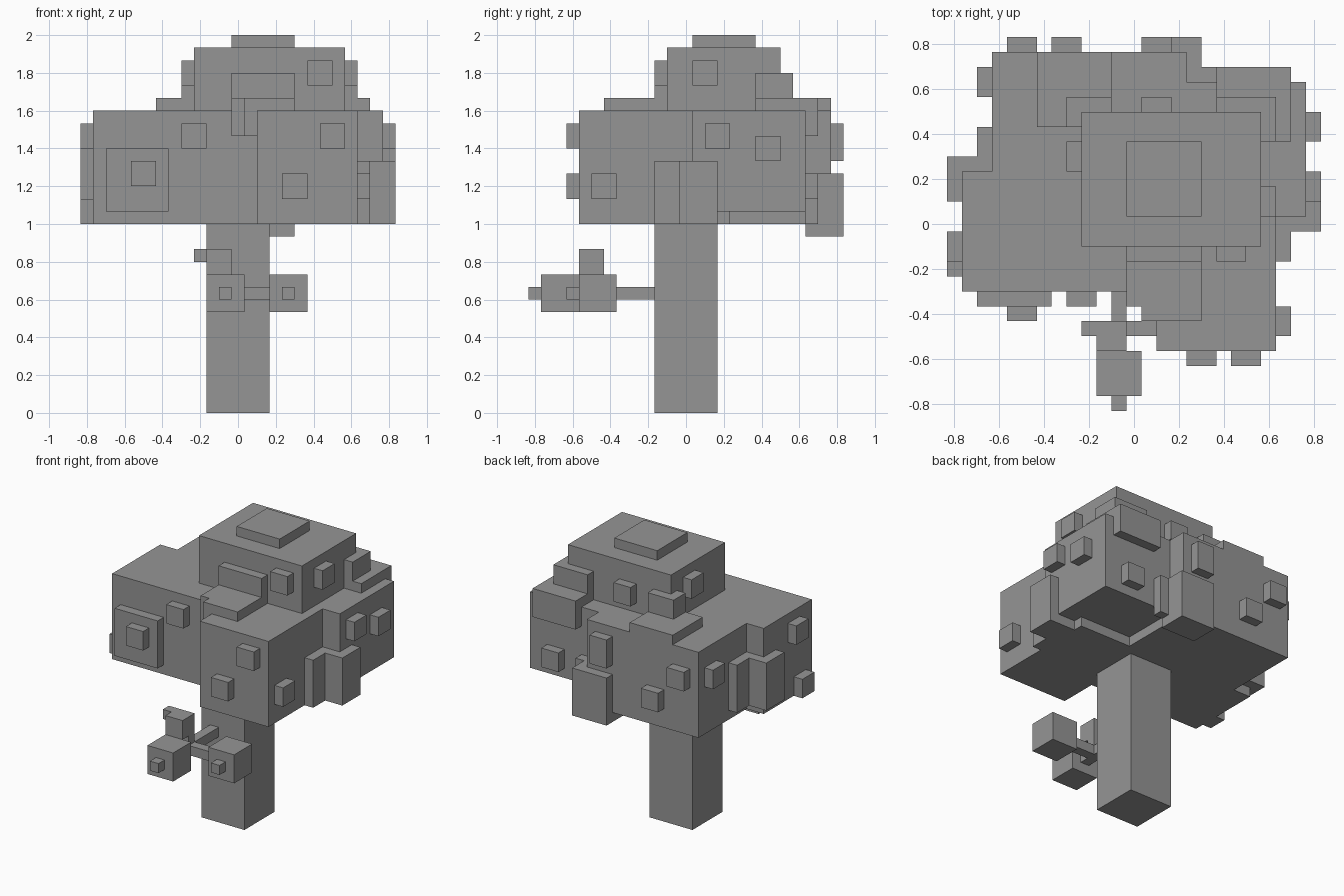
import bpy, bmesh

if "Cube" in bpy.data.objects:
    bpy.data.objects.remove(bpy.data.objects["Cube"])

U = 1 / 15          # one grid cell
OFF = 12.5          # grid centre in x and y

# Dark grey for the whole tree
grey = bpy.data.materials.new("dark_grey")
grey.diffuse_color = (0.3, 0.3, 0.3, 1)
grey.use_nodes = True
grey.node_tree.nodes["Principled BSDF"].inputs["Base Color"].default_value = grey.diffuse_color


def add_box(bm, x0, x1, y0, y1, z0, z1):
    """Add one box given in grid cells."""
    r = bmesh.ops.create_cube(bm, size=1)
    for v in r["verts"]:
        v.co.x = ((x1 if v.co.x > 0 else x0) - OFF) * U
        v.co.y = ((y1 if v.co.y > 0 else y0) - OFF) * U
        v.co.z = (z1 if v.co.z > 0 else z0) * U


def part(name, *boxes):
    bm = bmesh.new()
    for b in boxes:
        add_box(bm, *b)
    me = bpy.data.meshes.new(name)
    bm.to_mesh(me)
    bm.free()
    me.materials.append(grey)
    ob = bpy.data.objects.new(name, me)
    bpy.context.collection.objects.link(ob)
    return ob


def leaf(side, face, a, z):
    """Leaf bump 2 wide, 1 deep, 2 high on a face of the canopy."""
    if side == "front":
        return (a, a + 2, face - 1, face, z, z + 2)
    if side == "back":
        return (a, a + 2, face, face + 1, z, z + 2)
    if side == "left":
        return (face - 1, face, a, a + 2, z, z + 2)
    return (face, face + 1, a, a + 2, z, z + 2)


# Trunk
part("trunk", (10, 15, 10, 15, 0, 15))

# Main canopy masses
part("canopy_left", (1, 14, 8, 16, 15, 24))
part("canopy_back", (3, 16, 12, 24, 15, 24))
part("canopy_front", (14, 22, 4, 16, 15, 24))
part("canopy_right", (14, 24, 13, 22, 16, 24))
part("canopy_top", (9, 21, 11, 20, 24, 29))
part("canopy_cap", (12, 17, 13, 18, 29, 30))

# Foliage clumps wrapping the canopy corners
part("clump_front_top", (12, 14, 7, 11, 22, 25), (13, 17, 6, 11, 22, 25),
     (12, 17, 10, 11, 25, 27))
part("clump_back_left_top", (6, 11, 19, 24, 22, 25), (8, 11, 19, 21, 25, 27))
part("clump_back_right_top", (18, 23, 18, 23, 22, 25), (18, 22, 18, 21, 25, 27))
part("clump_right", (22, 23, 10, 12, 15, 20), (22, 25, 12, 15, 15, 20))
part("clump_left", (0, 1, 14, 17, 16, 21), (2, 3, 16, 19, 16, 21),
     (0, 3, 16, 17, 16, 21))
part("clump_back", (13, 17, 22, 25, 14, 19), (16, 18, 22, 23, 15, 19),
     (13, 15, 24, 25, 20, 23))
part("clump_front_left", (2, 7, 7, 8, 16, 21))

# Small leaf bumps: side, face position, start along face, bottom
bumps = [
    ("front", 7, 4, 18), ("front", 8, 8, 21), ("front", 4, 19, 21),
    ("front", 4, 16, 17), ("front", 11, 18, 26),
    ("back", 24, 4, 20), ("back", 24, 7, 17), ("back", 22, 20, 17),
    ("back", 20, 13, 25),
    ("left", 1, 9, 15), ("left", 1, 10, 21), ("left", 3, 21, 20),
    ("left", 9, 16, 26),
    ("right", 22, 5, 17), ("right", 24, 14, 21), ("right", 24, 18, 20),
    ("right", 21, 13, 26),
]
part("leaf_bumps", *[leaf(*b) for b in bumps])

# Low branch with two leaf balls and a short upright twig
part("branch", (11, 12, 4, 10, 9, 10), (12, 15, 5, 6, 9, 10))
part("branch_ball_left", (10, 13, 1, 4, 8, 11), (11, 12, 0, 1, 9, 10))
part("branch_ball_right", (15, 18, 4, 7, 8, 11), (16, 17, 3, 4, 9, 10))
part("branch_twig", (10, 12, 4, 6, 11, 13), (9, 10, 5, 6, 12, 13),
     (11, 12, 5, 6, 10, 11))
